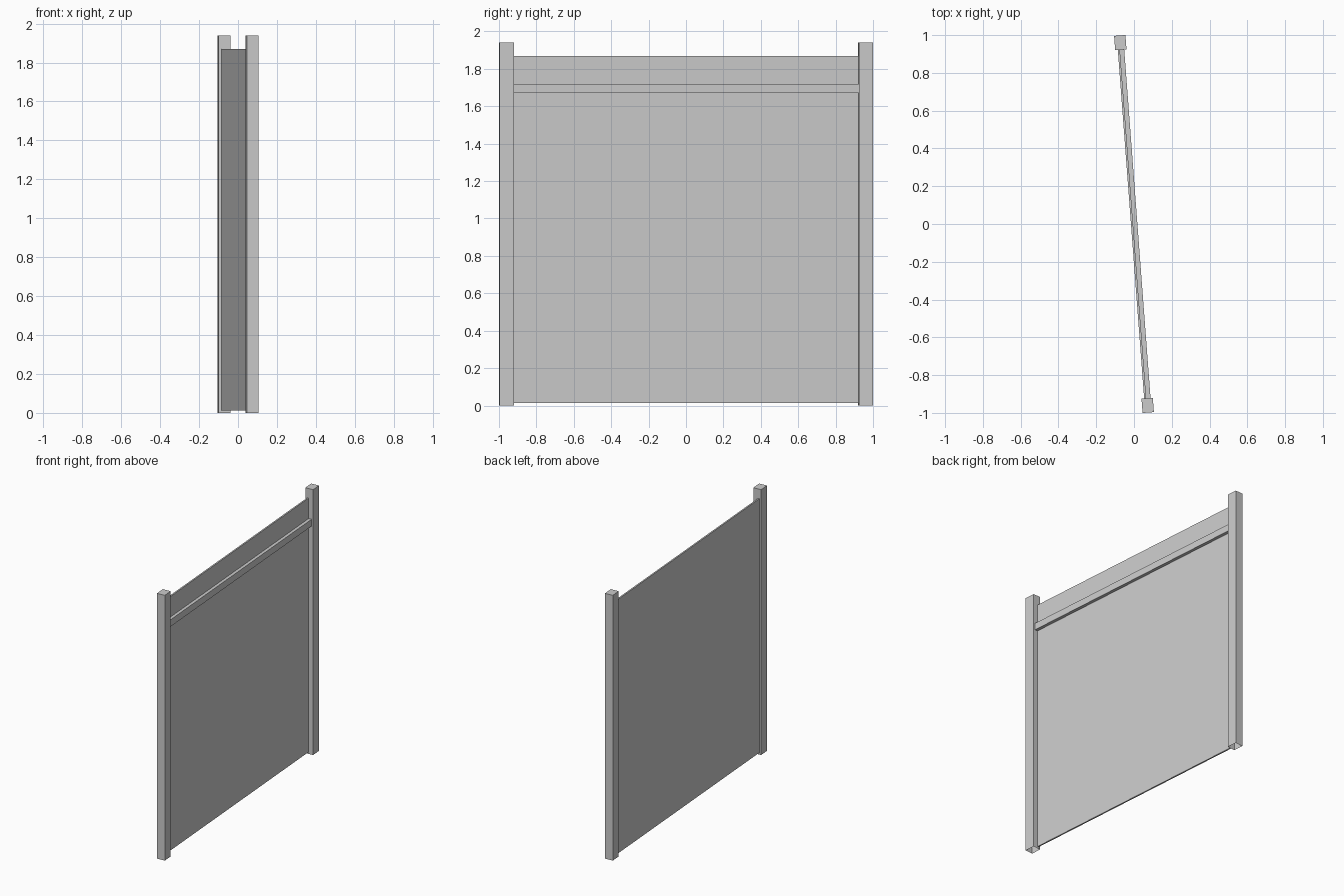
import bpy, bmesh, math
from mathutils import Matrix

cube = bpy.data.objects.get("Cube")
if cube:
    bpy.data.objects.remove(cube, do_unlink=True)

grey = bpy.data.materials.new("light_grey")
grey.use_nodes = True
colour = (0.6, 0.6, 0.6, 1)
grey.diffuse_color = colour
grey.node_tree.nodes["Principled BSDF"].inputs["Base Color"].default_value = colour

# The whole fence section is turned slightly about the vertical axis
TURN = Matrix.Rotation(math.radians(4.32), 4, 'Z')


def box(name, x, y, z, open_bottom=False):
    """Box between (min, max) pairs, optionally without its bottom face."""
    size = [b - a for a, b in (x, y, z)]
    centre = [(a + b) / 2 for a, b in (x, y, z)]
    bm = bmesh.new()
    bmesh.ops.create_cube(bm, size=1, matrix=TURN @ Matrix.Translation(centre)
                          @ Matrix.Diagonal((*size, 1)))
    if open_bottom:
        bottom = [f for f in bm.faces if f.normal.z < -0.5]
        bmesh.ops.delete(bm, geom=bottom, context='FACES')
    mesh = bpy.data.meshes.new(name)
    bm.to_mesh(mesh)
    bm.free()
    mesh.materials.append(grey)
    obj = bpy.data.objects.new(name, mesh)
    bpy.context.collection.objects.link(obj)
    return obj


# Hollow capped posts at both ends
for name, side in (("front_post", -1), ("back_post", 1)):
    mid = side * 0.963
    box(name, (-0.03, 0.03), (mid - 0.038, mid + 0.038), (0, 1.94), open_bottom=True)

# Thin panel, with a rail along its +x face
box("panel", (-0.016, -0.005), (-0.926, 0.926), (0.013, 1.87))
box("rail", (-0.005, 0.018), (-0.926, 0.926), (1.67, 1.72))
